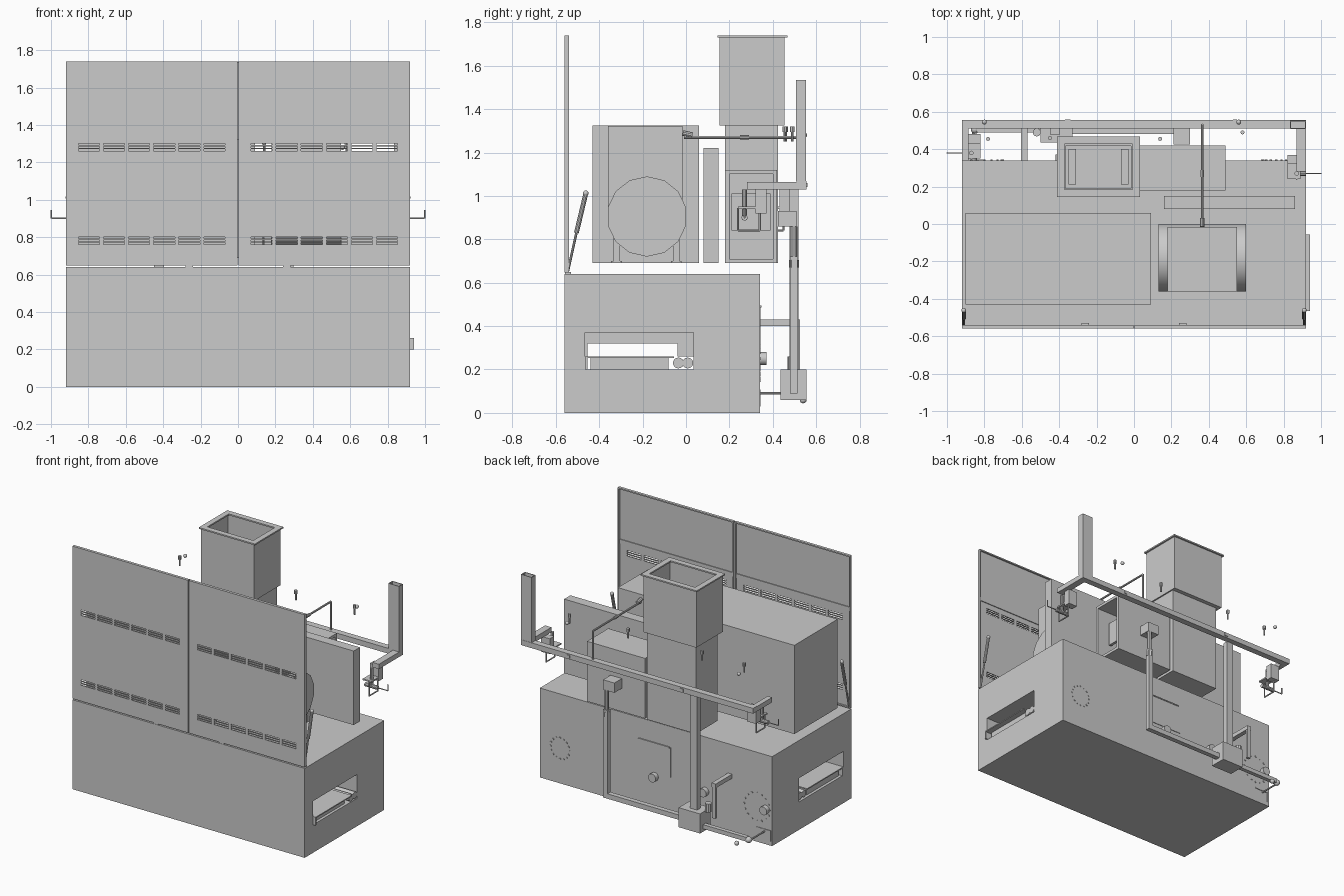
import bpy, bmesh, math
from mathutils import Vector

if "Cube" in bpy.data.objects:
    bpy.data.objects.remove(bpy.data.objects["Cube"])


def finish(name, bm):
    bmesh.ops.recalc_face_normals(bm, faces=bm.faces)
    me = bpy.data.meshes.new(name)
    bm.to_mesh(me)
    bm.free()
    ob = bpy.data.objects.new(name, me)
    bpy.context.collection.objects.link(ob)
    return ob


def add_box(bm, x0, x1, y0, y1, z0, z1):
    vs = bmesh.ops.create_cube(bm, size=1)['verts']
    for v in vs:
        v.co = Vector(((x0 + x1) / 2 + v.co.x * (x1 - x0),
                       (y0 + y1) / 2 + v.co.y * (y1 - y0),
                       (z0 + z1) / 2 + v.co.z * (z1 - z0)))


def boxes(name, *dims):
    bm = bmesh.new()
    for d in dims:
        add_box(bm, *d)
    return finish(name, bm)


def rods(name, pts, r, n=10):
    """Chain of cylinders through the points."""
    bm = bmesh.new()
    for a, b in zip(pts, pts[1:]):
        a, b = Vector(a), Vector(b)
        vs = bmesh.ops.create_cone(bm, cap_ends=True, segments=n, radius1=r,
                                   radius2=r, depth=(b - a).length)['verts']
        q = (b - a).to_track_quat('Z', 'Y')
        for v in vs:
            v.co = q @ v.co + (a + b) / 2
    ob = finish(name, bm)
    if n > 12:
        smooth(ob)
    return ob


def smooth(ob):
    bpy.ops.object.select_all(action='DESELECT')
    bpy.context.view_layer.objects.active = ob
    ob.select_set(True)
    bpy.ops.object.shade_smooth_by_angle()


def ball(name, c, r):
    bm = bmesh.new()
    bmesh.ops.create_uvsphere(bm, u_segments=14, v_segments=8, radius=r)
    bmesh.ops.translate(bm, verts=bm.verts, vec=c)
    smooth(finish(name, bm))


def cut(ob, cutter):
    m = ob.modifiers.new('cut', 'BOOLEAN')
    m.operation, m.object, m.solver = 'DIFFERENCE', cutter, 'EXACT'
    cutter.hide_render = True
    cutter.hide_set(True)


def tube(name, x0, x1, y0, y1, z0, z1, t):
    """Rectangular tube, open at top and bottom."""
    boxes(name, (x0, x0 + t, y0, y1, z0, z1), (x1 - t, x1, y0, y1, z0, z1),
          (x0 + t, x1 - t, y0, y0 + t, z0, z1), (x0 + t, x1 - t, y1 - t, y1, z0, z1))


# base cabinet with the conveyor tunnel through it
base = boxes('base_cabinet', (-.92, .92, -.56, .34, 0, .64))
cut(base, boxes('tunnel_cutter', (-1, 1, -.465, .035, .2, .37)))
boxes('tunnel_liner', (-.75, .75, -.465, .035, .32, .37), (-.75, .75, -.04, .035, .26, .32),
      (-.75, .75, -.465, -.455, .2, .32))
boxes('conveyor_belt', (-.92, .94, -.46, -.055, .252, .26), (-.92, .94, -.465, -.455, .2, .26),
      (-.9, .9, -.44, -.08, .2, .252))
for i, y in enumerate((-.035, .008)):
    rods(f'conveyor_roller_{i}', [(-.91, y, .23), (.92, y, .23)], .025, 16)

# raised front doors: sheet with louvre slots, folded edges, inner rib and gas strut
for s, side in ((-1, 'left'), (1, 'right')):
    def span(a, b):
        return (min(a * s, b * s), max(a * s, b * s))
    door = boxes(f'door_sheet_{side}', (*span(.003, .92), -.56, -.552, .648, 1.74))
    cut(door, boxes(f'louvre_cutter_{side}', *[
        (*span(.07 + i * .134, .183 + i * .134), -.6, -.5, z + j * .015, z + .009 + j * .015)
        for i in range(6) for z in (.762, 1.262) for j in range(3)]))
    boxes(f'door_edges_{side}', (*span(.003, .012), -.552, -.54, .648, 1.74),
          (*span(.911, .92), -.552, -.54, .648, 1.74),
          (*span(.012, .911), -.552, -.54, .648, .657),
          (*span(.012, .911), -.552, -.54, 1.731, 1.74),
          (*span(.012, .911), -.552, -.546, 1.34, 1.37))
    rods(f'strut_sleeve_{side}', [(.91 * s, -.505, .83), (.91 * s, -.462, 1.01)], .011)
    rods(f'strut_rod_{side}', [(.91 * s, -.545, .65), (.91 * s, -.505, .83)], .006)
    ball(f'strut_end_{side}', (.91 * s, -.462, 1.012), .013)
    boxes(f'hinge_{side}', (*span(.24, .28), -.558, -.53, .638, .65))

# enclosures standing above the base
boxes('main_enclosure', (-.9, .09, -.43, .06, .69, 1.325))
boxes('rear_panel', (.16, .86, .08, .15, .69, 1.22))

# blower: drum, outlet box and splayed feet
rods('blower_drum', [(.13, -.18, .905), (.6, -.18, .905)], .185, 14)
boxes('blower_outlet', (.18, .55, -.36, -.015, .92, 1.322))
for y in (-.32, -.045):
    for x in (.14, .55):
        boxes('blower_foot', (x, x + .04, y - .015, y + .015, .69, .82),
              (x, x + .04, y - .025, y + .025, .69, .7))

# side cabinet, open towards the right, with a raised rim
cab = boxes('control_cabinet', (.03, .475, .18, .42, .69, 1.12))
cut(cab, boxes('cabinet_cutter', (.06, .6, .2, .4, .71, 1.1)))
boxes('cabinet_rim', (.475, .49, .18, .2, .69, 1.12), (.475, .49, .4, .42, .69, 1.12),
      (.475, .49, .2, .4, .69, .71), (.475, .49, .2, .4, 1.1, 1.12))
boxes('cabinet_plate', (.38, .4, .21, .39, .84, 1.01))

# exhaust duct with a wider hood and a top flange
tube('duct_lower', -.375, .01, .18, .425, .69, 1.33, .008)
tube('duct_upper', -.4, .02, .155, .455, 1.33, 1.735, .008)
tube('duct_flange', -.412, .032, .145, .467, 1.73, 1.74, .04)
tube('duct_step', -.4, .02, .155, .455, 1.325, 1.333, .035)
boxes('duct_bottom', (-.367, .002, .188, .417, .69, .7))
for x in (-.35, -.07):
    boxes('duct_runner', (x, x + .04, .21, .4, .7, .73))

# cable rail with side arms and the raised cable column
boxes('cable_rail', (-.92, .92, .51, .555, 1.03, 1.068))
boxes('rail_arm_right', (.87, .92, .28, .51, 1.03, 1.065))
boxes('rail_arm_left', (-.92, -.885, .34, .51, 1.03, 1.065))
tube('cable_column', .835, .92, .508, .553, 1.068, 1.535, .005)
boxes('rail_clips', (-.37, -.34, .548, .56, 1.04, 1.06), (.53, .55, .548, .56, 1.04, 1.06))

# switch brackets hanging at both rail ends
for s, y, side in ((1, .27, 'right'), (-1, .38, 'left')):
    def px(x, dy, z):
        return (x * s, y + dy, z)
    a, b = sorted((.82 * s, .89 * s))
    boxes(f'switch_block_{side}', (a, b, y + .05, y + .1, .92, 1.03),
          (a, b, y - .03, y + .1, .94, .95))
    rods(f'switch_body_{side}', [px(.82, 0, .9), px(.92, 0, .9)], .014)
    rods(f'switch_post_{side}', [px(.87, 0, .89), px(.87, 0, 1.03)], .012)
    rods(f'switch_lever_{side}', [px(.92, 0, .9), px(.998, 0, .9), px(.998, 0, .945)], .004, 6)
    rods(f'switch_loop_{side}', [px(.87, -.03, .945), px(.87, -.03, .84), px(.87, .07, .84),
                                 px(.87, .07, .92)], .005, 6)

# rear wiring ducts and junction box
boxes('junction_box', (-.5, -.33, .435, .555, .06, .2))
boxes('rail_post', (-.45, -.395, .478, .518, .2, 1.03))
boxes('wire_duct', (.262, .298, .48, .515, .12, .72), (-.33, .298, .48, .515, .09, .125))
rods('wire_coupling', [(.28, .497, .7), (.28, .497, .86)], .016)
rods('coupling_nut', [(.28, .497, .67), (.28, .497, .705)], .023, 6)
boxes('sensor_box', (.21, .3, .425, .51, .86, .93))
boxes('feed_duct', (-.603, -.57, .34, .525, .4, .43), (-.6, -.573, .505, .525, .18, .4))
rods('feed_gland', [(-.52, .49, .2), (-.52, .49, .26)], .022)
boxes('side_duct', (-.84, -.5, .49, .52, .08, .11))
rods('side_probe', [(-.84, .505, .09), (-.86, .49, .09), (-.86, .335, .09)], .006, 8)
ball('probe_ball', (-.85, .505, .09), .022)
ball('loose_ball', (-.78, .54, .06), .016)

# details on the rear face of the base
boxes('rear_hatch', (-.12, .14, .34, .344, .28, .49))
boxes('hatch_hinge', (-.11, .13, .34, .348, .486, .494))
for x in (.01, -.39, -.87):
    rods('rear_knob', [(x, .34, .25), (x, .372, .25)], .03, 16)
for x, r in ((.76, .075), (-.8, .1)):
    for k in range(16):
        t = k * math.tau / 16
        c = (x + r * math.cos(t), .25 + r * math.sin(t))
        rods('ring_bolt', [(c[0], .338, c[1]), (c[0], .344, c[1])], .007, 6)
boxes('corner_bracket', (-.91, -.8, .34, .344, .1, .108), (-.91, -.902, .34, .344, .03, .108))

# gas pipe from the blower to the rail
rods('gas_pipe', [(.365, -.01, 1.27), (.365, .53, 1.27), (.365, .53, 1.06)], .007, 8)
rods('gas_pipe_fitting', [(.365, -.015, 1.29), (.365, .03, 1.28)], .013)
rods('gas_pipe_collar', [(.365, .25, 1.27), (.365, .29, 1.27)], .011)

# loose probes and balls around the duct
for x, y in ((-.78, .455), (-.45, .46), (.14, .455), (.58, .49)):
    rods('probe_stem', [(x, y, 1.25), (x, y, 1.3)], .006, 8)
    rods('probe_head', [(x, y, 1.295), (x, y, 1.32)], .011, 8)
for x in (-.8, .56):
    ball('probe_cap', (x, .545, 1.28), .013)
